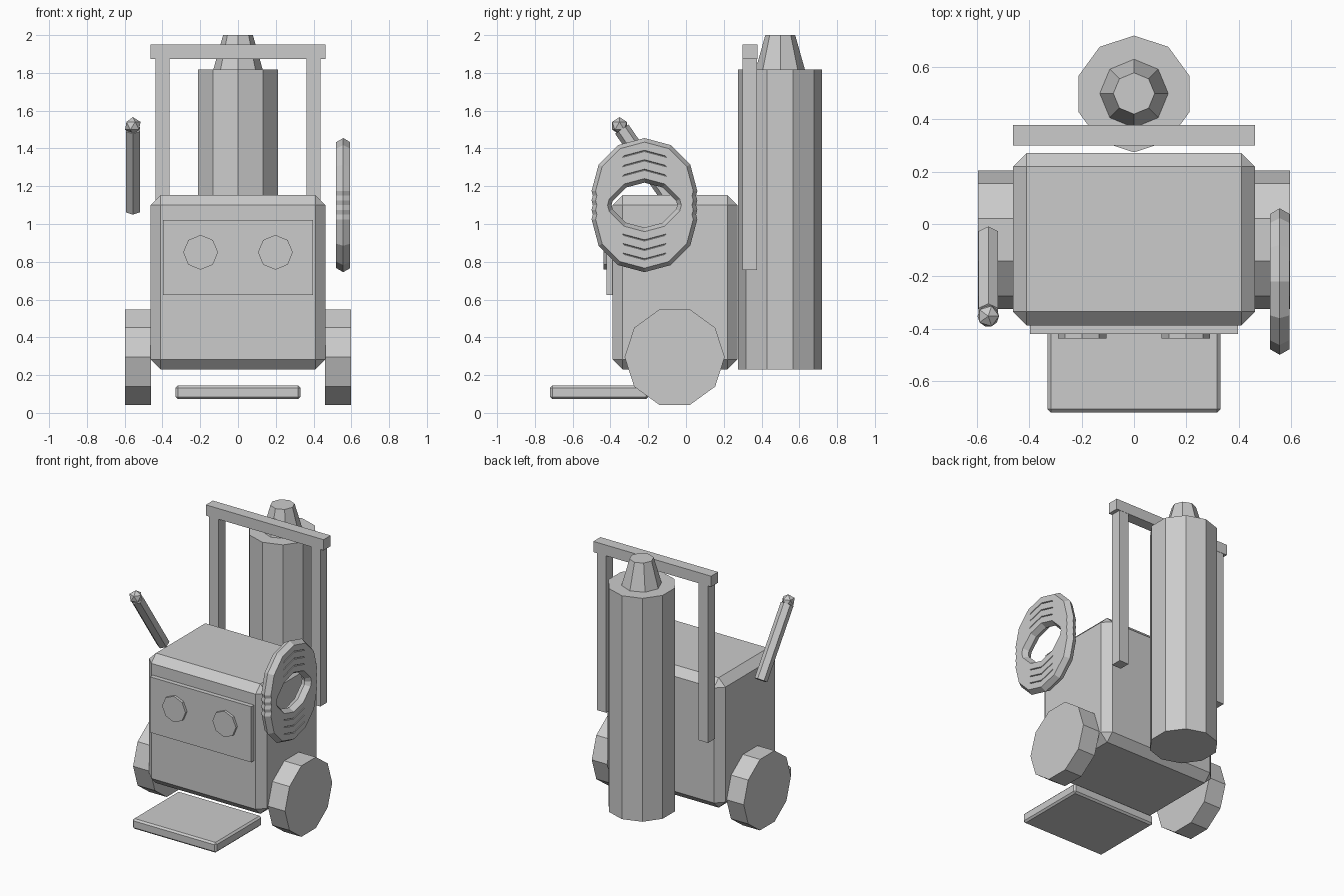
import bpy
from math import radians, atan2
from mathutils import Vector

if "Cube" in bpy.data.objects:
    bpy.data.objects.remove(bpy.data.objects["Cube"])


def box(name, x, y, z, bevel=0.0):
    """Box from (min, max) ranges, with an optional one-step chamfer."""
    ranges = (x, y, z)
    bpy.ops.mesh.primitive_cube_add(size=1, location=[(a + b) / 2 for a, b in ranges])
    ob = bpy.context.object
    ob.name = name
    ob.scale = [b - a for a, b in ranges]
    bpy.ops.object.transform_apply(location=False, rotation=False, scale=True)
    if bevel:
        mod = ob.modifiers.new("chamfer", 'BEVEL')
        mod.width = bevel
        mod.segments = 1
    return ob


def cylinder(name, sides, radius, depth, loc, rot=(0, 0, 0)):
    bpy.ops.mesh.primitive_cylinder_add(vertices=sides, radius=radius, depth=depth,
                                        location=loc, rotation=rot)
    bpy.context.object.name = name
    return bpy.context.object


# Main cabinet, front panel and low front tray
box("cabinet", (-0.463, 0.463), (-0.388, 0.272), (0.23, 1.153), 0.053)
box("front_panel", (-0.398, 0.398), (-0.42, -0.38), (0.625, 1.02))
box("front_tray", (-0.33, 0.33), (-0.72, -0.20), (0.073, 0.145), 0.012)

# Paired parts: wheels, dials and rear posts
for side, s in (("left", -1), ("right", 1)):
    cylinder(side + "_wheel", 10, 0.265, 0.136, (s * 0.529, -0.06, 0.295), (0, radians(90), 0))
    cylinder(side + "_dial", 8, 0.092, 0.036, (s * 0.198, -0.42, 0.85), (radians(90), 0, 0))
    box(side + "_post", (s * 0.4 - 0.037, s * 0.4 + 0.037), (0.30, 0.377), (0.757, 1.875))

# Push bar across the posts
box("push_bar", (-0.463, 0.463), (0.30, 0.379), (1.873, 1.949))

# Gas bottle with tapered cap
cylinder("gas_bottle", 10, 0.223, 1.587, (0, 0.497, 1.0235))
bpy.ops.mesh.primitive_cone_add(vertices=8, radius1=0.132, radius2=0.079, depth=0.187,
                                location=(0, 0.499, 1.9065))
bpy.context.object.name = "bottle_cap"

# Tilted torch rod with a faceted tip
start, tip = Vector((-0.557, -0.045, 1.074)), Vector((-0.557, -0.352, 1.52))
d = tip - start
cylinder("torch_rod", 6, 0.043, d.length * 0.96, start + d * 0.48,
         (atan2(-d.y, d.z), 0, 0))
bpy.ops.mesh.primitive_ico_sphere_add(subdivisions=1, radius=0.046, location=tip)
bpy.context.object.name = "torch_tip"

# Coiled hose: overlapping rings stepped upwards
for i in range(4):
    bpy.ops.mesh.primitive_torus_add(major_segments=12, minor_segments=6,
                                     major_radius=0.237, minor_radius=0.043,
                                     location=(0.557, -0.22, 1.10 + (i - 1.5) * 0.05),
                                     rotation=(0, radians(90), 0))
    bpy.context.object.name = f"hose_ring_{i + 1}"
